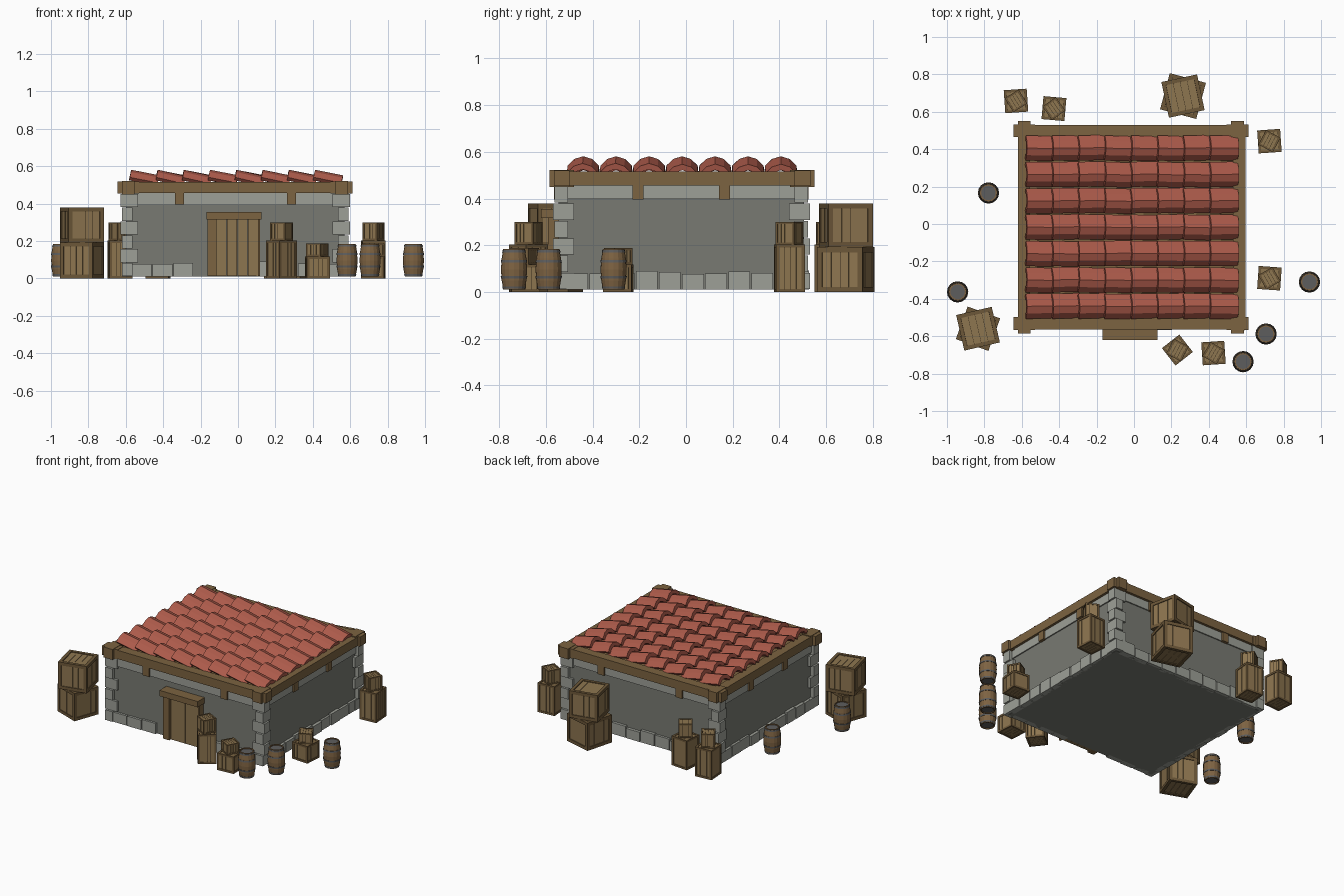
import bpy, bmesh, math, random
from mathutils import Matrix, Vector

if "Cube" in bpy.data.objects:
    bpy.data.objects.remove(bpy.data.objects["Cube"])

random.seed(4)


def material(name, rgb):
    m = bpy.data.materials.new(name)
    m.diffuse_color = (*rgb, 1)
    m.use_nodes = True
    m.node_tree.nodes["Principled BSDF"].inputs["Base Color"].default_value = m.diffuse_color
    return m


PLASTER = material("plaster", (0.19, 0.195, 0.17))
STONE = material("stone", (0.34, 0.35, 0.31))
TIMBER = material("timber", (0.20, 0.125, 0.052))
PLANK = material("plank", (0.27, 0.18, 0.08))
DARK = material("dark_wood", (0.035, 0.022, 0.01))
FRAME = material("crate_frame", (0.15, 0.095, 0.04))
TILE = material("clay", (0.42, 0.105, 0.07))
STAVE = material("stave", (0.21, 0.125, 0.055))
IRON = material("iron", (0.11, 0.11, 0.11))


def box(bm, x0, x1, y0, y1, z0, z1, mat=0):
    c = Vector(((x0 + x1) / 2, (y0 + y1) / 2, (z0 + z1) / 2))
    s = (abs(x1 - x0), abs(y1 - y0), abs(z1 - z0), 1)
    r = bmesh.ops.create_cube(bm, size=1, matrix=Matrix.Translation(c) @ Matrix.Diagonal(s))
    for f in {f for v in r["verts"] for f in v.link_faces}:
        f.material_index = mat


def finish(name, bm, *mats, loc=(0, 0, 0), rot=0):
    bmesh.ops.recalc_face_normals(bm, faces=bm.faces)
    me = bpy.data.meshes.new(name)
    bm.to_mesh(me)
    bm.free()
    for m in mats:
        me.materials.append(m)
    ob = bpy.data.objects.new(name, me)
    ob.location, ob.rotation_euler.z = loc, rot
    bpy.context.collection.objects.link(ob)
    return ob


def boxes(name, mat, *dims):
    bm = bmesh.new()
    for d in dims:
        box(bm, *d)
    return finish(name, bm, mat)


# Building shell
X0, X1, Y0, Y1 = -0.60, 0.57, -0.545, 0.505
boxes("walls", PLASTER, (X0, X1, Y0, Y1, 0.01, 0.455))
boxes("roof_deck", TIMBER, (X0 + 0.03, X1 - 0.03, Y0 + 0.03, Y1 - 0.03, 0.45, 0.497))


# Things that run along a wall: a..b along it, standing out by d
def along(bm, side, a, b, d, z0, z1):
    if side in "FB":
        y, s = (Y0, -1) if side == "F" else (Y1, 1)
        lo, hi = sorted((y - s * 0.02, y + s * d))
        box(bm, a, b, lo, hi, z0, z1)
    else:
        x, s = (X0, -1) if side == "L" else (X1, 1)
        lo, hi = sorted((x - s * 0.02, x + s * d))
        box(bm, lo, hi, a, b, z0, z1)


footing, band, studs = bmesh.new(), bmesh.new(), bmesh.new()
for side in "FBLR":
    a, b = (X0, X1) if side in "FB" else (Y0, Y1)
    # Footing stones of uneven height
    n = 10
    w = (b - a - 0.06) / n
    for i in range(n):
        p = a + 0.03 + i * w
        if side == "F" and -0.2 < p + w / 2 < 0.12:
            continue
        along(footing, side, p + 0.003, p + w - 0.003, random.uniform(0.014, 0.022),
              0.01, random.uniform(0.075, 0.095))
    # Stone band under the beam, split by short timber studs
    along(band, side, a + 0.02, b - 0.02, 0.008, 0.397, 0.456)
    for c in ((-0.312, 0.286) if side in "FB" else (-0.205, 0.165)):
        along(studs, side, c - 0.024, c + 0.024, 0.02, 0.395, 0.46)
finish("footing_stones", footing, STONE)
finish("stone_band", band, STONE)
finish("studs", studs, TIMBER)

# Corner stones, alternately long and short
quoins = bmesh.new()
for x, sx in ((X0, -1), (X1, 1)):
    for y, sy in ((Y0, -1), (Y1, 1)):
        for i in range(6):
            z = 0.01 + i * 0.074
            lx, ly = (0.065, 0.04) if i % 2 else (0.035, 0.065)
            o = 0.028 if i % 2 else 0.02
            xs = sorted((x + sx * o, x - sx * lx))
            ys = sorted((y + sy * (0.045 - o), y - sy * ly))
            box(quoins, *xs, *ys, z + 0.002, z + 0.072)
finish("corner_stones", quoins, STONE)

# Ring beams and crossing beam ends
boxes("ring_beams", TIMBER,
      (-0.62, 0.595, -0.565, -0.50, 0.456, 0.516), (-0.62, 0.595, 0.465, 0.53, 0.456, 0.516),
      (-0.62, -0.555, -0.50, 0.465, 0.456, 0.516), (0.53, 0.595, -0.50, 0.465, 0.456, 0.516))
ends = bmesh.new()
for sx in (-1, 1):
    for sy in (-1, 1):
        cx, cy = -0.017 + sx * 0.57, -0.017 + sy * 0.515
        box(ends, cx - 0.034, cx + 0.034, cy - 0.053, cy + 0.053, 0.45, 0.522)
        box(ends, cx - 0.058, cx + 0.058, cy - 0.034, cy + 0.034, 0.453, 0.519)
finish("beam_ends", ends, TIMBER)

# Doorway
boxes("door_frame", TIMBER, (-0.163, -0.115, -0.59, -0.53, 0.012, 0.32),
      (0.108, 0.118, -0.59, -0.53, 0.012, 0.32), (-0.168, 0.125, -0.62, -0.53, 0.316, 0.356))
boxes("door", PLANK, *[(-0.115 + i * 0.0558, -0.115 + i * 0.0558 + 0.054,
                        -0.572, -0.53, 0.012, 0.318) for i in range(4)])

# Roof tiles: tilted hollow arches, high end to the left
outer = [(-0.067, 0.016), (-0.038, 0.045), (0, 0.057), (0.038, 0.045), (0.067, 0.016)]
inner = [(0.052, 0), (0.03, 0.021), (0, 0.031), (-0.03, 0.021), (-0.052, 0)]
tiles = bmesh.new()
for r in range(7):
    for c in range(8):
        m = (Matrix.Translation((-0.582 + c * 0.1405, -0.44 + r * 0.141, 0.525))
             @ Matrix.Rotation(math.radians(12 + random.uniform(-1, 1)), 4, "Y")
             @ Matrix.Rotation(math.radians(random.uniform(-1.5, 1.5)), 4, "Z"))
        rings = [[tiles.verts.new(m @ Vector((x, y, z))) for y, z in outer + inner]
                 for x in (0, 0.152)]
        for i in range(10):
            j = (i + 1) % 10
            tiles.faces.new((rings[0][i], rings[0][j], rings[1][j], rings[1][i]))
        for ring in rings:
            for i in range(4):
                tiles.faces.new((ring[i], ring[i + 1], ring[8 - i], ring[9 - i]))
finish("roof_tiles", tiles, TILE)


# Crate: dark core, planks on every face, frame bars on every edge
def crate(name, x, y, z, w, h, deg):
    bm = bmesh.new()
    t, g, hw = w * 0.11, w * 0.055, w / 2
    box(bm, -hw + g, hw - g, -hw + g, hw - g, z + g, z + h - g, 0)
    n, span = 4, w - 2 * t
    for i in range(n):
        a = -hw + t + i * span / n + 0.001
        b = a + span / n - 0.002
        o, q = hw - g * 0.5, hw - t
        for s in (-1, 1):
            lo, hi = sorted((s * o, s * (o - g)))
            box(bm, a, b, lo, hi, z + t, z + h - t, 1)
            box(bm, lo, hi, a, b, z + t, z + h - t, 1)
        box(bm, a, b, -q, q, z + h - 1.5 * g, z + h - g * 0.5, 1)
        box(bm, a, b, -q, q, z + g * 0.5, z + 1.5 * g, 1)
    for s in (-1, 1):
        lo, hi = sorted((s * hw, s * (hw - t)))
        for u in (-1, 1):
            l2, h2 = sorted((u * hw, u * (hw - t)))
            box(bm, lo, hi, l2, h2, z, z + h, 2)
        for za in (z, z + h - t):
            box(bm, lo, hi, -hw + t, hw - t, za, za + t, 2)
            box(bm, -hw + t, hw - t, lo, hi, za, za + t, 2)
    finish(name, bm, DARK, PLANK, FRAME, loc=(x, y, 0), rot=math.radians(deg))


# x, y, lower width / height / turn, upper width / height / turn
stacks = [
    (-0.834, -0.56, 0.185, 0.192, -20, 0.195, 0.186, 13),
    (0.262, 0.684, 0.20, 0.192, -15, 0.195, 0.186, 12),
    (-0.631, 0.658, 0.123, 0.203, 4, 0.088, 0.097, 32),
    (-0.428, 0.617, 0.123, 0.203, -5, 0.088, 0.097, 35),
    (0.724, 0.443, 0.123, 0.203, 4, 0.088, 0.097, -28),
    (0.724, -0.29, 0.123, 0.118, -4, 0.088, 0.07, 30),
    (0.232, -0.674, 0.118, 0.203, 38, 0.09, 0.097, -28),
    (0.425, -0.69, 0.123, 0.118, 4, 0.088, 0.07, -30),
]
for i, (x, y, w, h, d, w2, h2, d2) in enumerate(stacks):
    crate(f"lower_crate_{i}", x, y, 0, w, h, d)
    crate(f"upper_crate_{i}", x, y, h, w2, h2, d2)


# Barrel: turned profile with iron hoops and lids
def lathe(bm, prof, mat, n=16, lids=False):
    rings = [[bm.verts.new((r * math.cos(2 * math.pi * k / n), r * math.sin(2 * math.pi * k / n), z))
              for k in range(n)] for r, z in prof]
    for p, q in zip(rings, rings[1:]):
        for k in range(n):
            f = bm.faces.new((p[k], p[(k + 1) % n], q[(k + 1) % n], q[k]))
            f.material_index = mat
    if lids:
        for ring in (rings[0], rings[-1]):
            bm.faces.new(ring).material_index = 1


def barrel(name, x, y):
    bm = bmesh.new()
    lathe(bm, [(0.039, 0.016), (0.039, 0.01), (0.046, 0.01), (0.053, 0.05), (0.056, 0.096),
               (0.053, 0.143), (0.046, 0.184), (0.039, 0.184), (0.039, 0.178)], 0, lids=True)
    for z, r in ((0.014, 0.048), (0.058, 0.0555), (0.126, 0.0565), (0.17, 0.0505)):
        s = -0.0015 if z > 0.09 else 0.0015
        lathe(bm, [(r - 0.006, z), (r, z), (r + s, z + 0.01), (r - 0.006, z + 0.01)], 1)
    finish(name, bm, STAVE, IRON, loc=(x, y, 0))


for i, p in enumerate([(-0.778, 0.166), (-0.943, -0.363), (0.938, -0.31),
                       (0.706, -0.588), (0.583, -0.736)]):
    barrel(f"barrel_{i}", *p)
